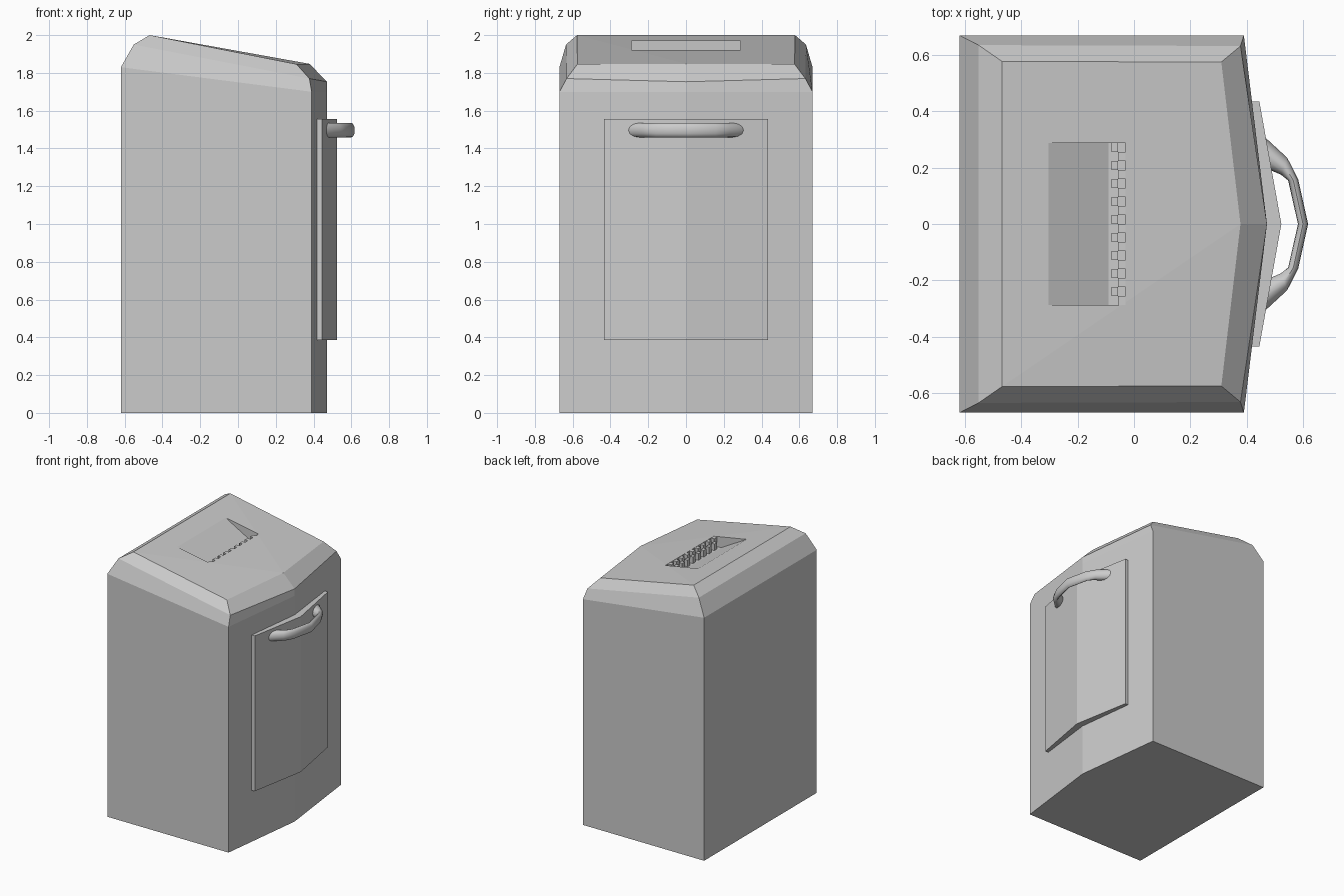
import bpy, bmesh, math
from mathutils import Vector

if "Cube" in bpy.data.objects:
    bpy.data.objects.remove(bpy.data.objects["Cube"])


def make(name, verts, faces):
    """Mesh object from points and faces, normals outward."""
    bm = bmesh.new()
    vs = [bm.verts.new(v) for v in verts]
    for f in faces:
        bm.faces.new([vs[i] for i in f])
    bmesh.ops.recalc_face_normals(bm, faces=bm.faces)
    me = bpy.data.meshes.new(name)
    bm.to_mesh(me)
    bm.free()
    ob = bpy.data.objects.new(name, me)
    bpy.context.collection.objects.link(ob)
    return ob


def loft_faces(rings, n):
    """Side quads between consecutive rings of n points."""
    return [(r * n + i, r * n + (i + 1) % n, (r + 1) * n + (i + 1) % n, (r + 1) * n + i)
            for r in range(rings - 1) for i in range(n)]


def extrude(name, pts, axis, a, b):
    """Closed 2D profile extruded along y (profile xz) or z (profile xy)."""
    n = len(pts)
    vs = [(p, t, q) if axis == 'y' else (p, q, t) for t in (a, b) for p, q in pts]
    return make(name, vs, loft_faces(2, n) + [tuple(range(n)), tuple(range(n, 2 * n))])


# bin body: five-sided plan, two-step sloped bevel around the lid
def ring(back, front, mid):
    (bx, by, bz), (fx, fy, fz), (mx, mz) = back, front, mid
    return [(bx, by, bz), (bx, -by, bz), (fx, -fy, fz), (mx, 0, mz), (fx, fy, fz)]


rings = [ring((-.62, .67, 0), (.39, .67, 0), (.472, 0)),
         ring((-.62, .67, 1.83), (.39, .67, 1.70), (.472, 1.70)),
         ring((-.552, .635, 1.95), (.378, .632, 1.77), (.472, 1.753)),
         ring((-.468, .577, 2.0), (.31, .575, 1.846), (.378, 1.848))]
t = 15
body = make("bin_body", [v for r in rings for v in r],
            loft_faces(4, 5) + [(0, 1, 2, 3, 4), (t, t + 1, t + 3),
                                (t + 1, t + 2, t + 3), (t, t + 3, t + 4)])

# ramped feed slot cut into the lid
FLOOR = 1.85
cutter = extrude("slot_cutter", [(-.305, 1.971), (-.09, FLOOR), (-.03, FLOOR),
                                 (-.03, 2.1), (-.305, 2.1)], 'y', -.288, .288)
cutter.hide_render = True
mod = body.modifiers.new("slot", 'BOOLEAN')
mod.operation, mod.solver, mod.object = 'DIFFERENCE', 'EXACT', cutter
bpy.context.view_layer.objects.active = body
bpy.ops.object.modifier_apply(modifier="slot")
bpy.data.objects.remove(cutter)

# two interlocking rows of cutting teeth in the slot
bm = bmesh.new()
PITCH = .576 / 9
for k in range(18):
    front = k % 2 == 0
    x0, x1 = (-.056, -.03) if front else (-.08, -.056)
    z1 = 1.92 if front else 1.90
    y = -.288 + (k + .5) * PITCH / 2
    res = bmesh.ops.create_cube(bm, size=1)
    for v in res["verts"]:
        v.co = Vector(((x0 + x1) / 2 + v.co.x * (x1 - x0), y + v.co.y * PITCH / 2,
                       (FLOOR + z1) / 2 + v.co.z * (z1 - FLOOR)))
me = bpy.data.meshes.new("slot_teeth")
bm.to_mesh(me)
bm.free()
bpy.context.collection.objects.link(bpy.data.objects.new("slot_teeth", me))

# door panel folded along the front ridge
extrude("door_panel", [(.415, -.435), (.445, -.435), (.523, 0), (.445, .435),
                       (.415, .435), (.46, 0)], 'z', .387, 1.557)

# pull handle: oval section swept through inner/outer stations, flared at the ends
half = [((.466, .307), (.487, .19)), ((.544, .235), (.522, .175)), ((.583, .158), (.547, .155))]
stations = half + [((.618, 0), (.582, 0))]
stations += [((ox, -oy), (ix, -iy)) for (ox, oy), (ix, iy) in reversed(half)]
N = 12
verts = []
for o, i in stations:
    o, i = Vector((*o, 1.497)), Vector((*i, 1.497))
    for k in range(N):
        a = 2 * math.pi * k / N
        verts.append((o + i) / 2 + (o - i) / 2 * math.cos(a) + Vector((0, 0, .038 * math.sin(a))))
m = len(stations)
handle = make("pull_handle", verts, loft_faces(m, N) +
              [tuple(range(N)), tuple(range((m - 1) * N, m * N))])
bpy.ops.object.select_all(action='DESELECT')
handle.select_set(True)
bpy.context.view_layer.objects.active = handle
bpy.ops.object.shade_smooth_by_angle(angle=math.radians(40))
